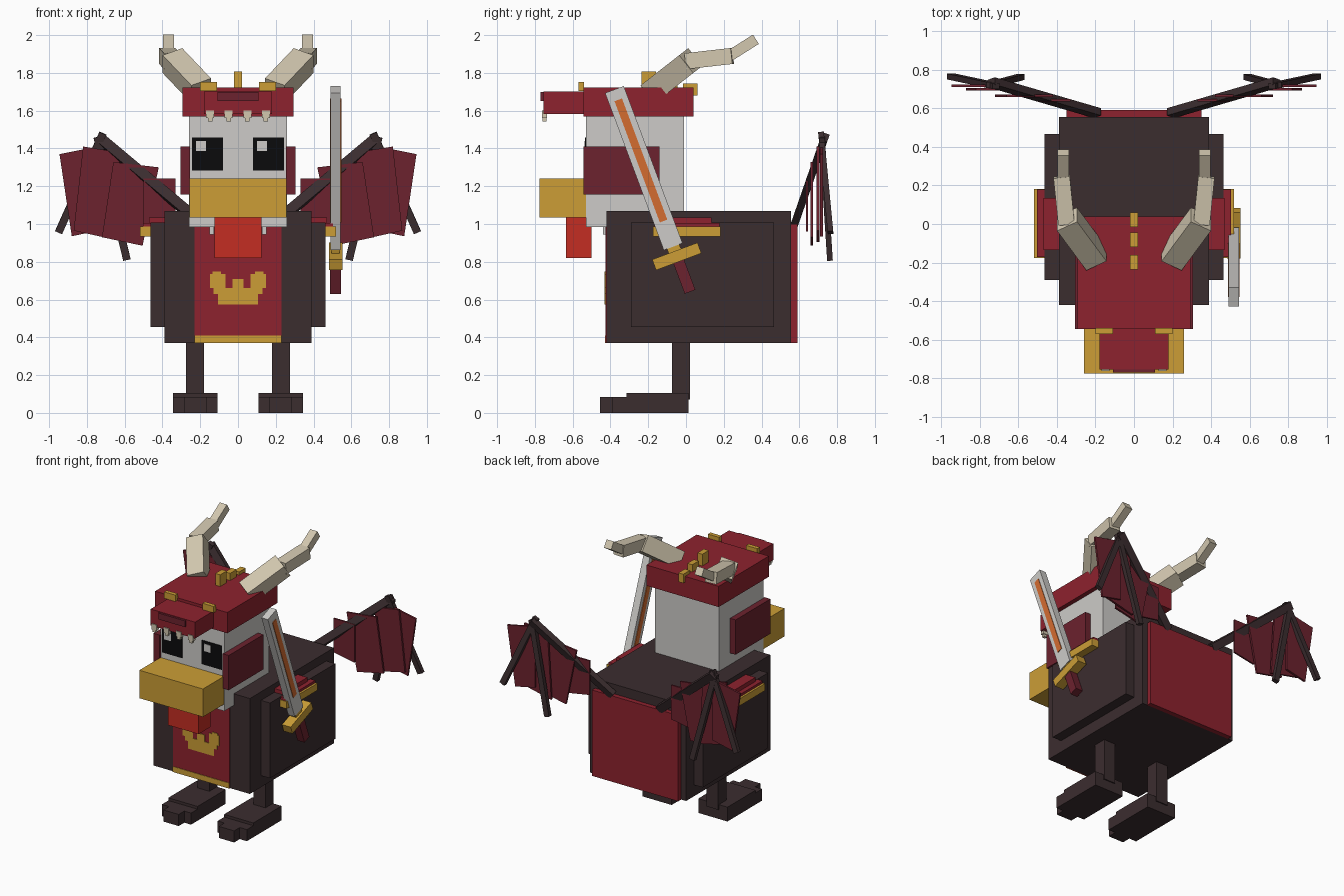
import bpy, bmesh, math
from mathutils import Vector, Matrix

if "Cube" in bpy.data.objects:
    bpy.data.objects.remove(bpy.data.objects["Cube"])


def material(name, hex_code):
    def lin(c):
        c /= 255
        return c / 12.92 if c <= 0.04045 else ((c + 0.055) / 1.055) ** 2.4
    m = bpy.data.materials.new(name)
    m.diffuse_color = [lin(int(hex_code[i:i + 2], 16)) for i in (0, 2, 4)] + [1]
    m.use_nodes = True
    m.node_tree.nodes["Principled BSDF"].inputs["Base Color"].default_value = m.diffuse_color
    return m


BROWN = material("dark brown", "3b2d2f")
RED = material("red", "8d222e")
WINE = material("wine red", "6c222e")
GOLD = material("gold", "cc9e36")
PALE = material("pale grey", "cdcbc8")
BONE = material("bone", "d2c7af")
ORANGE = material("orange", "d46c30")
SCARLET = material("scarlet", "c32d22")
BLACK = material("black", "0b0b0c")


def add_mesh(name, bm, mat):
    bmesh.ops.recalc_face_normals(bm, faces=bm.faces)
    me = bpy.data.meshes.new(name)
    bm.to_mesh(me)
    bm.free()
    me.materials.append(mat)
    ob = bpy.data.objects.new(name, me)
    bpy.context.collection.objects.link(ob)
    return ob


def box(name, mat, x, y, z, both=False):
    """Box from three (low, high) ranges; both also makes the -x twin."""
    size = Matrix.Diagonal((x[1] - x[0], y[1] - y[0], z[1] - z[0], 1))
    mid = Vector((sum(x) / 2, sum(y) / 2, sum(z) / 2))
    bm = bmesh.new()
    bmesh.ops.create_cube(bm, size=1, matrix=Matrix.Translation(mid) @ size)
    add_mesh(name, bm, mat)
    if both:
        box(name + "_left", mat, (-x[1], -x[0]), y, z)


def rod(name, mat, a, b, w, d=None):
    """Square bar between two points, with a mirrored twin."""
    for s, tag in ((1, "_right"), (-1, "_left")):
        p, q = (Vector((s * v[0], v[1], v[2])) for v in (a, b))
        up = (q - p).normalized()
        side = (Vector((1, 0, 0)) - up * up.x).normalized()
        rot = Matrix((side, up.cross(side), up)).transposed().to_4x4()
        bm = bmesh.new()
        bmesh.ops.create_cube(bm, size=1, matrix=Matrix.Translation((p + q) / 2) @ rot
                              @ Matrix.Diagonal((w, d or w, (q - p).length, 1)))
        add_mesh(name + tag, bm, mat)


def panel(name, mat, pts, y, thick):
    """Upright plate from (x, z) corners, with a mirrored twin."""
    for s, tag in ((1, "_right"), (-1, "_left")):
        bm = bmesh.new()
        f = bm.faces.new([bm.verts.new((s * px, y, pz)) for px, pz in pts])
        ext = bmesh.ops.extrude_face_region(bm, geom=[f])["geom"]
        bmesh.ops.translate(bm, vec=(0, thick, 0),
                            verts=[v for v in ext if isinstance(v, bmesh.types.BMVert)])
        add_mesh(name + tag, bm, mat)


# Body, side plates and cape
box("body", BROWN, (-.39, .39), (-.42, .555), (.37, 1.07))
box("side_plate", BROWN, (.39, .463), (-.29, .467), (.455, 1.007), True)
box("cape", RED, (-.35, .35), (.555, .59), (.37, 1.0))

# Tabard with hem and crest
box("tabard", RED, (-.23, .23), (-.426, -.42), (.37, 1.0))
box("tabard_hem", GOLD, (-.23, .23), (-.43, -.425), (.37, .41))
crest = (-.431, -.425)
box("crest_base", GOLD, (-.105, .105), crest, (.575, .66))
box("crest_centre", GOLD, (-.03, .03), crest, (.66, .71))
box("crest_shoulder", GOLD, (.06, .13), crest, (.63, .66), True)
box("crest_lobe", GOLD, (.065, .148), crest, (.66, .735), True)
box("crest_tip", GOLD, (.09, .135), crest, (.735, .748), True)
box("collar_tooth", PALE, (.128, .15), (-.44, -.42), (.945, .99), True)

# Legs and feet
box("leg", BROWN, (.18, .275), (-.075, .02), (.07, .37), True)
box("foot", BROWN, (.108, .345), (-.315, .012), (0, .105), True)
box("side_toes", BROWN, (.108, .345), (-.39, -.315), (0, .085), True)
box("middle_toe", BROWN, (.163, .287), (-.455, -.38), (0, .085), True)

# Head, beak and wattle
box("head", PALE, (-.26, .26), (-.53, -.01), (.985, 1.58))
box("beak", GOLD, (-.258, .258), (-.775, -.53), (1.035, 1.24))
box("wattle", SCARLET, (-.125, .125), (-.635, -.5), (.82, 1.035))
box("cheek", WINE, (.255, .305), (-.543, -.14), (1.155, 1.41), True)

# Eyes with offset highlights
box("eye", BLACK, (.08, .243), (-.535, -.529), (1.284, 1.459), True)
for x in (-.222, .101):
    box("eye_highlight", PALE, (x, x + .053), (-.538, -.534), (1.386, 1.44))

# Creature-head hat
box("hat", RED, (-.293, .293), (-.543, .04), (1.57, 1.722))
box("hat_snout", RED, (-.18, .18), (-.755, -.54), (1.582, 1.702))
box("snout_plate", WINE, (-.108, .108), (-.77, -.75), (1.652, 1.698))
for x in (-.148, -.05, .05, .148):
    box("hat_tooth", BONE, (x - .021, x + .021), (-.762, -.735), (1.56, 1.6))
    box("tooth_tip", BONE, (x - .012, x + .012), (-.76, -.738), (1.542, 1.56))
box("hat_eye", GOLD, (.11, .2), (-.57, -.54), (1.705, 1.752), True)
for y, z0, z1 in ((-.235, 1.71, 1.808), (-.12, 1.71, 1.775), (-.015, 1.68, 1.745)):
    box("hat_crest_spike", GOLD, (-.02, .02), (y, y + .075), (z0, z1))

# Horns
rod("horn_base", BONE, (.195, -.18, 1.705), (.347, .025, 1.865), .12)
rod("horn_middle", BONE, (.35, .0, 1.862), (.375, .245, 1.89), .085)
rod("horn_tip", BONE, (.367, .215, 1.88), (.367, .37, 1.978), .058)

# Shoulder guards
box("shoulder_guard", RED, (.39, .503), (-.17, .178), (.94, 1.005), True)
box("shoulder_top", RED, (.39, .47), (-.135, .135), (1.0, 1.035), True)
box("shoulder_trim", GOLD, (.46, .518), (-.175, .182), (.935, .987), True)

# Wing bones and membranes
apex = (.74, .735, 1.46)
rod("wing_arm", BROWN, (.19, .575, 1.0), apex, .055, .04)
rod("wing_outer_finger", BROWN, (.715, .715, 1.48), (.95, .765, .955), .04, .03)
rod("wing_inner_finger", BROWN, (.745, .72, 1.46), (.588, .762, .81), .04, .03)
panel("wing_membrane_root", WINE, [(.33, 1.24), (.5, 1.24), (.5, .96), (.33, .99)], .635, .012)
panel("wing_membrane_inner", WINE, [(.42, 1.3), (.66, 1.328), (.72, .93), (.505, .885)], .658, .014)
panel("wing_membrane_middle", WINE, [(.63, 1.38), (.82, 1.41), (.87, .965), (.6, .905)], .692, .014)
panel("wing_membrane_outer", WINE, [(.72, 1.415), (.945, 1.37), (.88, .935), (.72, .97)], .71, .014)

# Sword, leaning forward; parts are (name, colour, x range, half width, start, end)
lean = Matrix.Translation((0, -.068, .88)) @ Matrix.Rotation(math.radians(20.5), 4, 'X')
for name, mat, x, half, lo, hi in (
        ("sword_blade", PALE, (.49, .543), .053, 0, .888),
        ("blade_inlay", ORANGE, (.486, .547), .021, .145, .83),
        ("sword_guard", GOLD, (.482, .553), .128, -.085, -.025),
        ("sword_neck", GOLD, (.495, .538), .035, -.03, .005),
        ("sword_grip", WINE, (.487, .545), .03, -.255, -.08)):
    box(name, mat, x, (-half, half), (lo, hi))
    bpy.data.objects[name].data.transform(lean)
